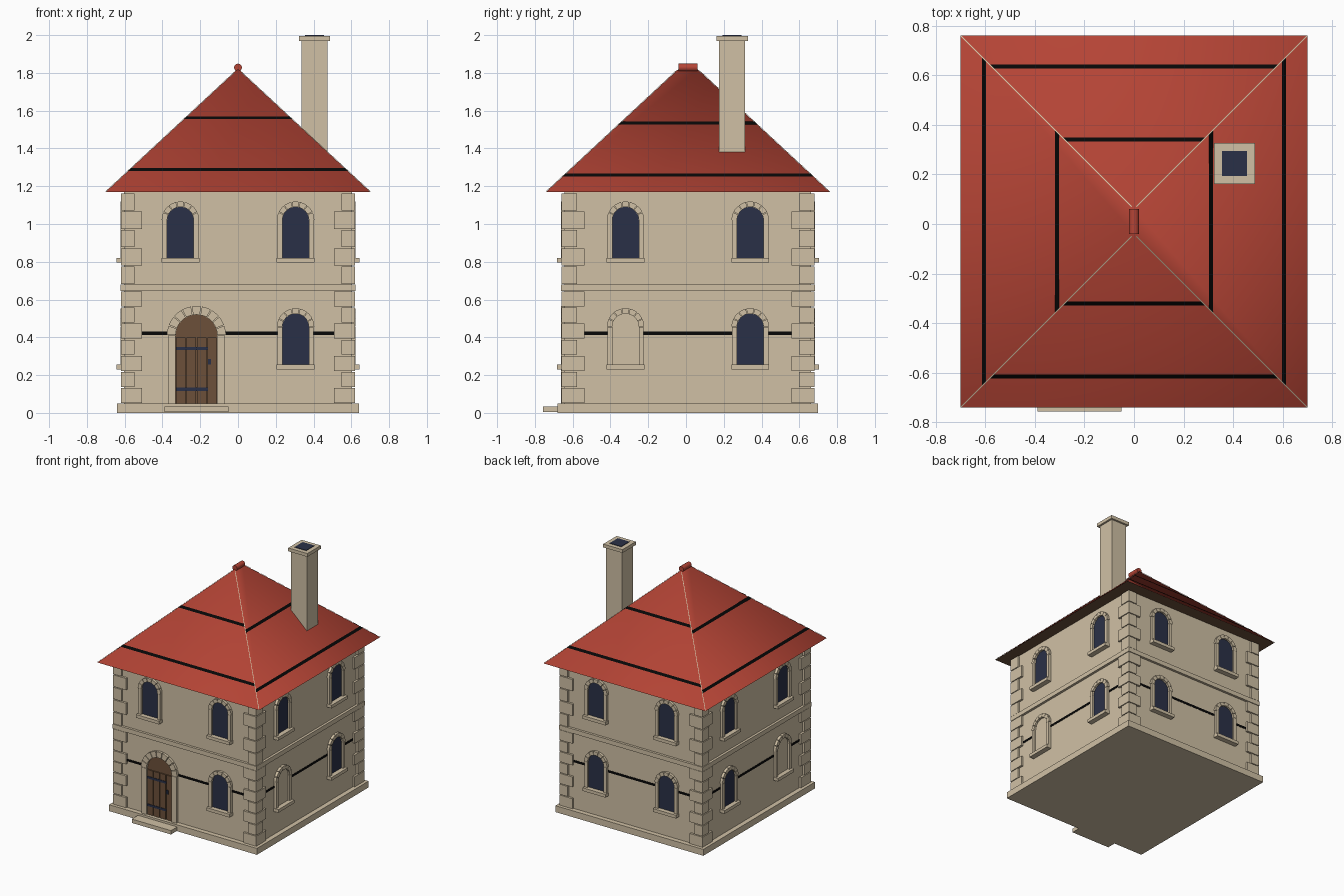
import bpy, bmesh
from math import pi, sin, cos, radians
from mathutils import Matrix, Vector

if "Cube" in bpy.data.objects:
    bpy.data.objects.remove(bpy.data.objects["Cube"], do_unlink=True)


def material(name, r, g, b):
    m = bpy.data.materials.new(name)
    m.use_nodes = True
    m.diffuse_color = (r, g, b, 1)
    m.node_tree.nodes["Principled BSDF"].inputs["Base Color"].default_value = (r, g, b, 1)
    return m


stone = material("tan stone", 0.63, 0.53, 0.375)
tile = material("red roof tile", 0.46, 0.058, 0.036)
wood = material("brown wood", 0.15, 0.08, 0.042)
navy = material("dark navy", 0.023, 0.03, 0.063)
black = material("black trim", 0.002, 0.002, 0.002)

CY = 0.01                    # centre of the house in y
WX, WY = 0.603, 0.653        # wall half sizes
EAVE, RISE = 1.17, 0.65      # roof base height and rise
RX, RIDGE = 0.70, 0.05       # roof half width and half ridge length


def finish(name, bm, *mats):
    bmesh.ops.recalc_face_normals(bm, faces=bm.faces)
    me = bpy.data.meshes.new(name)
    bm.to_mesh(me)
    bm.free()
    for m in mats:
        me.materials.append(m)
    ob = bpy.data.objects.new(name, me)
    bpy.context.collection.objects.link(ob)
    return ob


def smooth(ob, degrees):
    bpy.ops.object.select_all(action="DESELECT")
    ob.select_set(True)
    bpy.context.view_layer.objects.active = ob
    bpy.ops.object.shade_smooth_by_angle(angle=radians(degrees))


def add_box(bm, x, y, z):
    size = Matrix.Diagonal((x[1] - x[0], y[1] - y[0], z[1] - z[0], 1))
    mid = Vector((sum(x) / 2, sum(y) / 2, sum(z) / 2))
    bmesh.ops.create_cube(bm, size=1, matrix=Matrix.Translation(mid) @ size)


def box(name, x, y, z, mat):
    bm = bmesh.new()
    add_box(bm, x, y, z)
    return finish(name, bm, mat)


# Each facade: turn about z, wall distance, half length of trim line
SIDES = {"front": (0, WY, 0.51), "right": (pi / 2, WX, 0.56),
         "back": (pi, WY, 0.51), "left": (-pi / 2, WX, 0.56)}


def relief(name, side, outlines, depth, mat, sunk=0.004):
    """Extrude (u, z) outlines outward from a facade."""
    turn, wall, _ = SIDES[side]
    place = Matrix.Translation((0, CY, 0)) @ Matrix.Rotation(turn, 4, "Z")
    bm = bmesh.new()
    for pts in outlines:
        rings = [[bm.verts.new(place @ Vector((u, -wall - w, z))) for u, z in pts]
                 for w in (-sunk, depth)]
        for ring in rings:
            bm.faces.new(ring)
        for i in range(len(pts)):
            j = (i + 1) % len(pts)
            bm.faces.new((rings[0][i], rings[0][j], rings[1][j], rings[1][i]))
    return finish(f"{side}_{name}", bm, mat)


def rect(u0, u1, z0, z1):
    return [(u0, z0), (u1, z0), (u1, z1), (u0, z1)]


def arc(u, z, r, a0, a1, n):
    return [(u + r * cos(a0 + (a1 - a0) * i / n), z + r * sin(a0 + (a1 - a0) * i / n))
            for i in range(n + 1)]


def arched(u, base, spring, r):
    return [(u - r, base), (u + r, base)] + arc(u, spring, r, 0, pi, 16)


def surround(label, side, u, base, spring, r, width, count):
    """Two jambs and a ring of wedge stones."""
    jamb = width * 0.88
    parts = [rect(u - r - jamb, u - r, base, spring), rect(u + r, u + r + jamb, base, spring)]
    gap = radians(1)
    for k in range(count):
        a, b = pi * k / count + gap, pi * (k + 1) / count - gap
        parts.append(arc(u, spring, r, a, b, 3) + arc(u, spring, r + width, b, a, 3))
    relief(label + "_surround", side, parts, 0.02, stone)


def window(label, side, u, sill, blind=False):
    spring, r = sill + 0.2, 0.07
    relief(label + ("_blind_panel" if blind else "_glass"), side,
           [arched(u, sill, spring, r)], 0.005, stone if blind else navy)
    surround(label, side, u, sill, spring, r, 0.029, 7)
    relief(label + "_sill", side, [rect(u - 0.1, u + 0.1, sill - 0.025, sill)], 0.04, stone)


# Body
box("plinth", (-0.64, 0.64), (CY - 0.69, CY + 0.69), (0, 0.05), stone)
box("walls", (-WX, WX), (CY - WY, CY + WY), (0.04, EAVE), stone)
box("floor_band", (-0.622, 0.622), (CY - 0.672, CY + 0.672), (0.645, 0.68), stone)
box("door_step", (-0.39, -0.05), (-0.757, CY - 0.68), (0.004, 0.034), stone)

# Corner stones, alternating long and short
bm = bmesh.new()
for z0, z1, count, first in ((0.05, 0.645, 7, 0), (0.68, 1.165, 5, 1)):
    h = (z1 - z0) / count
    for k in range(count):
        size = 0.112 if (k + first) % 2 == 0 else 0.072
        for sx in (-1, 1):
            for sy in (-1, 1):
                xs = sorted((sx * 0.62, sx * (0.62 - size)))
                ys = sorted((CY + sy * 0.67, CY + sy * (0.67 - size - 0.01)))
                add_box(bm, xs, ys, (z0 + k * h + 0.003, z0 + (k + 1) * h - 0.003))
finish("corner_stones", bm, stone)

# Windows and wall trim
for side, (_, _, half) in SIDES.items():
    spacing = 0.305 if side in ("front", "back") else 0.33
    for s, end in ((-1, "a"), (1, "b")):
        window("upper_window_" + end, side, s * spacing, 0.82)
        if side == "front" and s < 0:
            continue
        blind = (side, s) in (("right", -1), ("left", 1))
        window("lower_window_" + end, side, s * spacing, 0.255, blind)
    relief("wall_trim", side, [rect(-half, half, 0.412, 0.43)], 0.002, black)

# Door
DU, DR, DS = -0.22, 0.11, 0.41
relief("door_panel", "front", [arched(DU, 0.05, DS, DR)], 0.003, wood)
pitch = 2 * DR / 4
relief("door_planks", "front",
       [rect(DU - DR + k * pitch + 0.003, DU - DR + (k + 1) * pitch - 0.003, 0.05, 0.4)
        for k in range(4)], 0.012, wood)
relief("door_hinges", "front",
       [rect(DU - 0.108, DU + 0.06, z, z + 0.017) for z in (0.117, 0.333)], 0.016, navy)
relief("door_handle", "front", [rect(-0.16, -0.143, 0.255, 0.285)], 0.019, navy)
surround("door", "front", DU, 0.05, DS, DR, 0.046, 9)


# Hipped roof
def roof_point(a, sx, sy, lift=0.0):
    return Vector((sx * a, CY + sy * (a + RIDGE), EAVE + RISE * (1 - a / RX) + lift))


bm = bmesh.new()
corners = ((-1, -1), (1, -1), (1, 1), (-1, 1))
low = [bm.verts.new(roof_point(RX, *c)) for c in corners]
south, north = (bm.verts.new(roof_point(0, 0, s)) for s in (-1, 1))
bm.faces.new((low[0], low[1], south))
bm.faces.new((low[1], low[2], north, south))
bm.faces.new((low[2], low[3], north))
bm.faces.new((low[3], low[0], south, north))
bm.faces.new(low[::-1])
roof = finish("roof", bm, tile, wood)
for p in roof.data.polygons:
    p.material_index = 1 if p.normal.z < -0.5 else 0
smooth(roof, 90)

# Roof trim lines, hip to hip on each slope
bm = bmesh.new()
for k in range(4):
    c, d = corners[k], corners[(k + 1) % 4]
    for a in ((0.28, 0.575), (0.31, 0.605))[k % 2]:
        bm.faces.new([bm.verts.new(roof_point(r, *q, 0.002))
                      for r, q in ((a + 0.008, c), (a + 0.008, d), (a - 0.008, d), (a - 0.008, c))])
finish("roof_trim", bm, black)

# Thin pale seams along the hips
bm = bmesh.new()
for sx, sy in corners:
    across = Vector((-sy, sx, 0)) * 0.0015
    top, foot = roof_point(0.01, sx, sy, 0.003), roof_point(RX, sx, sy, 0.003)
    bm.faces.new([bm.verts.new(v) for v in (foot - across, foot + across, top + across, top - across)])
finish("hip_seams", bm, stone)

# Ridge cap
bm = bmesh.new()
bmesh.ops.create_cone(bm, cap_ends=True, segments=16, radius1=0.021, radius2=0.021, depth=0.1,
                      matrix=Matrix.Translation((0, CY, 1.828)) @ Matrix.Rotation(pi / 2, 4, "X"))
smooth(finish("ridge_cap", bm, tile), 40)


# Chimney
def chimney_part(name, half, z0, z1, mat):
    x, y = 0.405, 0.244
    box(name, (x - half, x + half), (y - half, y + half), (z0, z1), mat)


chimney_part("chimney_stack", 0.068, 1.33, 1.98, stone)
chimney_part("chimney_cap", 0.083, 1.97, 1.996, stone)
chimney_part("chimney_flue", 0.05, 1.99, 2.0, navy)
